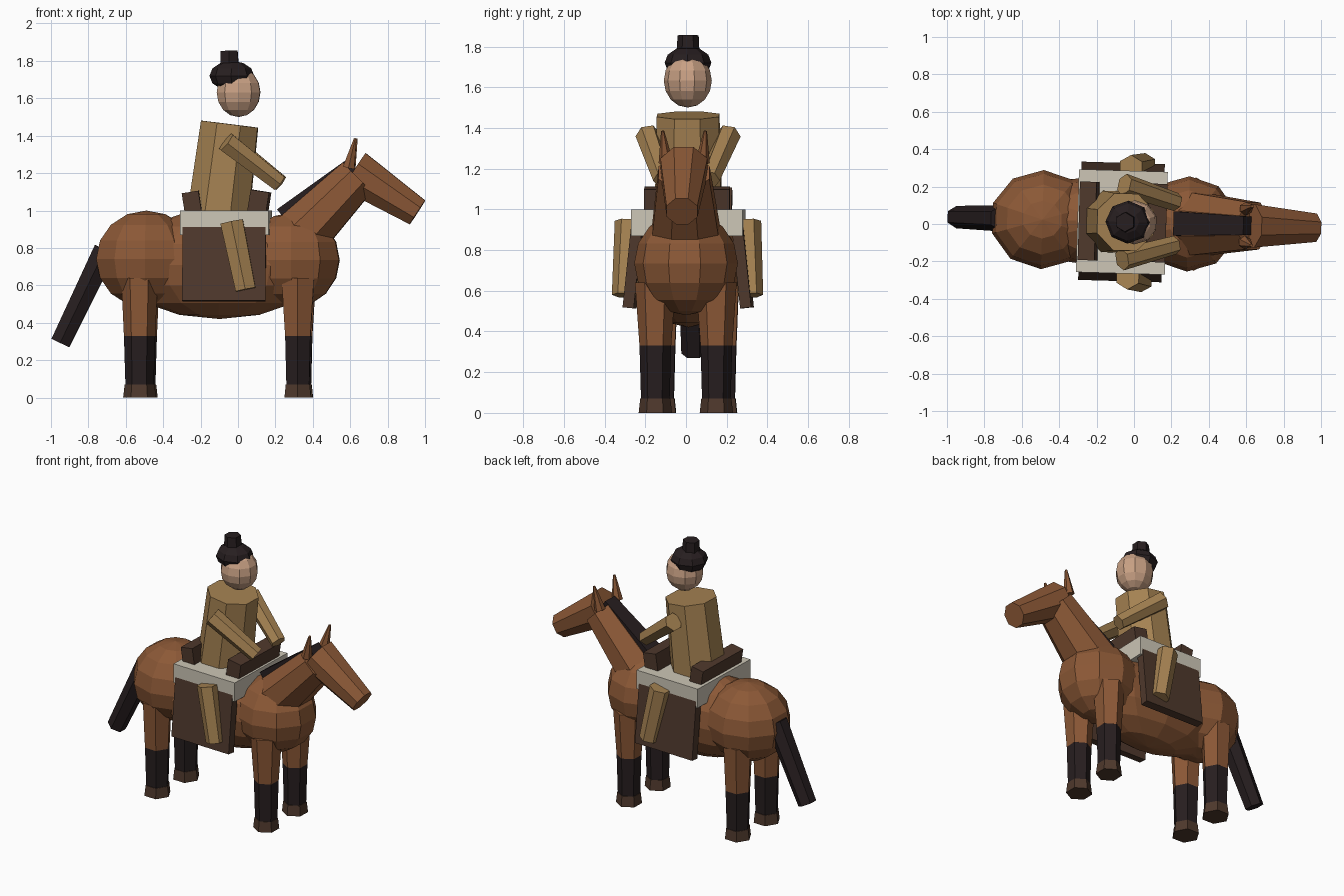
import bpy, bmesh
from math import pi, cos, sin, radians
from mathutils import Vector, Matrix

cube = bpy.data.objects.get("Cube")
if cube:
    bpy.data.objects.remove(cube)


def material(name, rgb):
    m = bpy.data.materials.new(name)
    m.use_nodes = True
    m.diffuse_color = (*rgb, 1)
    m.node_tree.nodes["Principled BSDF"].inputs["Base Color"].default_value = (*rgb, 1)
    return m


COAT = material("chestnut_coat", (.26, .098, .037))
DARK = material("dark_hair", (.02, .013, .014))
LEATHER = material("dark_leather", (.077, .04, .025))
CLOTH = material("tan_cloth", (.376, .223, .084))
CREAM = material("cream_blanket", (.61, .565, .468))
SKIN = material("skin", (.578, .352, .23))

# The whole group is turned slightly about the chest
PIVOT = Matrix.Translation((.3, 0, 0))
TURN = PIVOT @ Matrix.Rotation(radians(-1.7), 4, "Z") @ PIVOT.inverted()


def finish(name, bm, mat):
    bmesh.ops.recalc_face_normals(bm, faces=bm.faces)
    bm.transform(TURN)
    mesh = bpy.data.meshes.new(name)
    bm.to_mesh(mesh)
    bm.free()
    mesh.materials.append(mat)
    bpy.context.collection.objects.link(bpy.data.objects.new(name, mesh))


def limb(name, start, end, r1, r2, sides, mat, spin=0, wide=1):
    """Tapered prism between two points; spin 0 puts a corner to the side."""
    start, end = Vector(start), Vector(end)
    d = (end - start).normalized()
    u = (Vector((0, 1, 0)) - d * d.y).normalized()
    v = d.cross(u)
    bm = bmesh.new()
    rings = []
    for p, r in ((start, r1), (end, r2)):
        rings.append([bm.verts.new(p + u * r * wide * cos(a) + v * r * sin(a))
                      for a in (spin + 2 * pi * i / sides for i in range(sides))])
    low, high = rings
    for i in range(sides):
        j = (i + 1) % sides
        bm.faces.new((low[i], low[j], high[j], high[i]))
    bm.faces.new(low)
    bm.faces.new(high)
    finish(name, bm, mat)


def ball(name, centre, radii, segments, rings, mat):
    bm = bmesh.new()
    bmesh.ops.create_uvsphere(bm, u_segments=segments, v_segments=rings, radius=1,
                              matrix=Matrix.LocRotScale(Vector(centre), None, Vector(radii)))
    finish(name, bm, mat)


def box(name, centre, size, mat, tilt=0, axis="X"):
    bm = bmesh.new()
    bmesh.ops.create_cube(bm, size=1, matrix=Matrix.Translation(centre)
                          @ Matrix.Rotation(radians(tilt), 4, axis)
                          @ Matrix.Diagonal((*size, 1)))
    finish(name, bm, mat)


# Horse body
ball("barrel", (-.1, 0, .71), (.56, .25, .29), 12, 8, COAT)
ball("rump", (-.49, 0, .74), (.28, .265, .26), 10, 8, COAT)
ball("chest", (.29, 0, .735), (.265, .255, .255), 10, 8, COAT)

# Horse neck, head, mane and tail
limb("neck", (.25, 0, .78), (.64, 0, 1.18), .17, .118, 8, COAT, pi / 8, 1.15)
limb("horse_head", (.62, 0, 1.21), (.96, 0, .99), .125, .082, 8, COAT, pi / 8)
limb("mane", (.25, 0, .955), (.615, 0, 1.235), .092, .07, 4, DARK, pi / 4)
limb("tail", (-.71, 0, .79), (-.95, 0, .292), .07, .06, 6, DARK)

# Paired parts
for s, side in ((1, "left"), (-1, "right")):
    limb(f"{side}_ear", (.595, s * .09, 1.23), (.63, s * .105, 1.385), .036, .008, 6, COAT)

    for place, x, top_r, r, spin in (("front", .325, .1, .078, 0),
                                     ("rear", -.522, .098, .084, pi / 6)):
        y = s * .15
        limb(f"{place}_{side}_upper_leg", (x, y, .64), (x, y, .33), top_r, r, 6, COAT, spin)
        limb(f"{place}_{side}_lower_leg", (x, y, .335), (x, y, .06), r, r * .9, 6, DARK, spin)
        limb(f"{place}_{side}_hoof", (x, y, .07), (x, y, 0), r * .95, r * 1.05, 6, LEATHER, spin)

    box(f"{side}_saddle_flap", (-.067, s * .268, .715), (.445, .055, .4), LEATHER, s * 6)
    limb(f"{side}_rider_leg", (-.025, s * .29, .94), (.05, s * .31, .577), .07, .062, 6, CLOTH)
    limb(f"{side}_rider_arm", (-.058, s * .2, 1.367), (.222, s * .115, 1.148),
         .06, .05, 6, CLOTH)

# Saddle
box("saddle_blanket", (-.065, 0, .935), (.475, .55, .13), CREAM)
box("cantle", (-.24, 0, 1.03), (.09, .42, .14), LEATHER, -9, "Y")
box("pommel", (.112, 0, 1.035), (.1, .42, .14), LEATHER, 9, "Y")

# Rider
limb("torso", (-.105, 0, .98), (-.045, 0, 1.462), .178, .165, 8, CLOTH, pi / 8)
ball("rider_head", (.003, 0, 1.632), (.122, .118, .132), 10, 8, SKIN)
ball("hair", (-.033, 0, 1.72), (.12, .115, .08), 8, 6, DARK)
limb("topknot", (-.045, 0, 1.77), (-.048, 0, 1.855), .056, .052, 6, DARK)
